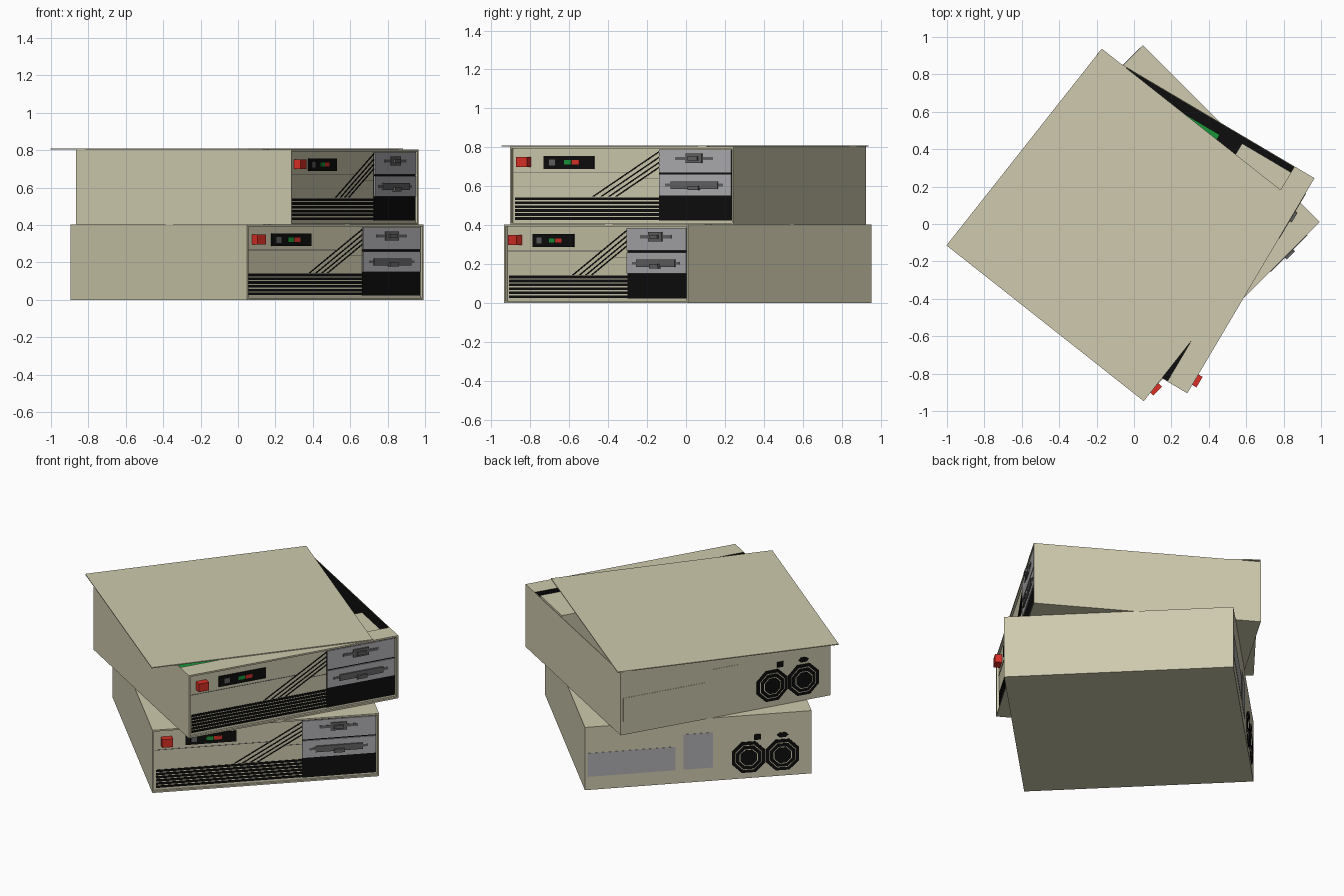
import bpy, bmesh
from math import radians, cos, sin, pi

if "Cube" in bpy.data.objects:
    bpy.data.objects.remove(bpy.data.objects["Cube"])

W, H, BEZEL = 1.336, 0.402, 0.12
S = W / 2
PANEL = -S + 0.014          # recessed front panel plane


def material(name, r, g, b):
    m = bpy.data.materials.new(name)
    m.diffuse_color = (r, g, b, 1)
    m.use_nodes = True
    m.node_tree.nodes["Principled BSDF"].inputs["Base Color"].default_value = m.diffuse_color
    return m


BEIGE = material("beige", 0.62, 0.59, 0.42)
BLACK = material("black", 0.004, 0.004, 0.004)
GREY = material("grey", 0.42, 0.42, 0.44)
DARK = material("dark_grey", 0.12, 0.12, 0.12)
RED = material("red", 0.7, 0.03, 0.02)
GREEN = material("green", 0.01, 0.3, 0.04)


def finish(bm, name, mats, place):
    bmesh.ops.recalc_face_normals(bm, faces=bm.faces)
    me = bpy.data.meshes.new(name)
    bm.to_mesh(me)
    bm.free()
    for m in mats:
        me.materials.append(m)
    ob = bpy.data.objects.new(name, me)
    bpy.context.collection.objects.link(ob)
    ob.location, ob.rotation_euler.z = place[0], radians(place[1])
    return ob


def extrude_profile(bm, pts, y0, y1):
    """Extrude an x-z outline between two depths."""
    f = bm.faces.new([bm.verts.new((x, y0, z)) for x, z in pts])
    r = bmesh.ops.extrude_face_region(bm, geom=[f])
    for v in r["geom"]:
        if isinstance(v, bmesh.types.BMVert):
            v.co.y = y1


def rect(x0, x1, z0, z1):
    return [(x0, z0), (x1, z0), (x1, z1), (x0, z1)]


def part(name, profiles, y0, y1, mat, place):
    bm = bmesh.new()
    for p in profiles:
        extrude_profile(bm, p, y0, y1)
    return finish(bm, name, [mat], place)


def tray(name, x, y, z, axis, sign, rim, depth, inner, place):
    """Box whose one face is inset by rim and sunk by depth."""
    bm = bmesh.new()
    extrude_profile(bm, rect(-x, x, *z), *y)
    bmesh.ops.recalc_face_normals(bm, faces=bm.faces)
    face = max(bm.faces, key=lambda f: f.normal[axis] * sign)
    bmesh.ops.inset_region(bm, faces=[face], thickness=rim)
    r = bmesh.ops.extrude_discrete_faces(bm, faces=[face])
    f = r["faces"][0]
    for v in f.verts:
        v.co[axis] -= sign * depth
    for g in [f] + [g for e in f.edges for g in e.link_faces]:
        g.material_index = 1
    return finish(bm, name, [BEIGE, inner], place)


def computer(tag, place, is_open):
    def front(name, boxes, out, mat):
        # boxes are (u0, u1, z0, z1), with u measured from the left edge of the face
        part(f"{tag}_{name}", [rect(a - S, b - S, c, d) for a, b, c, d in boxes],
             PANEL + 0.002, PANEL - out, mat, place)

    # case and front bezel
    y_case = (-S + BEZEL, S)
    if is_open:
        tray(f"{tag}_open_case", S, y_case, (0, H), 2, 1, 0.006, H - 0.008, BLACK, place)
        part(f"{tag}_circuit_board", [rect(-0.55, 0.61, 0.03, 0.045)], -0.114, 0.6, GREEN, place)
        part(f"{tag}_drive_cage", [rect(0.22, 0.631, 0.02, 0.375)], -0.548, -0.24, BEIGE, place)
    else:
        part(f"{tag}_case", [rect(-S, S, 0, H)], *y_case, BEIGE, place)
    tray(f"{tag}_bezel", S, (-S, -S + BEZEL), (0, H), 1, -1, 0.014, 0.014, BEIGE, place)

    # power switch and indicator display
    front("power_switch", [(0.052, 0.117, 0.297, 0.349)], 0.04, RED)
    front("display", [(0.197, 0.496, 0.287, 0.354)], 0.006, BLACK)
    front("display_button", [(0.23, 0.265, 0.305, 0.335)], 0.009, DARK)
    front("green_lamp", [(0.32, 0.362, 0.31, 0.332)], 0.009, GREEN)
    front("red_lamp", [(0.364, 0.41, 0.31, 0.332)], 0.009, RED)

    # vent slots and decorative grooves
    front("vent_slots", [(0.024, 0.885, 0.025 + i * 0.0202, 0.039 + i * 0.0202)
                         for i in range(6)], 0.003, BLACK)
    front("trim_lines", [(0.015, 0.69, 0.265, 0.268), (0.775, 0.885, 0.234, 0.237)], 0.002, DARK)
    diagonals = []
    for u in (0.481, 0.53, 0.576, 0.618):
        x, top = u - S, 0.144 + (0.885 - u) * 0.584
        diagonals.append([(x, 0.144), (x + 0.012, 0.144), (0.885 - S, top - 0.007), (0.885 - S, top)])
    part(f"{tag}_diagonal_grooves", diagonals, PANEL + 0.002, PANEL - 0.003, BLACK, place)

    # drive bays
    front("bay_backing", [(0.885, 1.32, 0.022, 0.386)], 0.003, BLACK)
    front("drive_faces", [(0.886, 1.318, 0.268, 0.386), (0.886, 1.318, 0.15, 0.259)], 0.009, GREY)
    front("drive_slots", [(0.986, 1.211, 0.332, 0.349), (0.926, 1.27, 0.197, 0.211)], 0.012, DARK)
    front("drive_latches", [(1.05, 1.146, 0.316, 0.365), (0.962, 1.241, 0.184, 0.222)], 0.017, DARK)
    front("latch_levers", [(1.07, 1.126, 0.33, 0.35), (1.07, 1.132, 0.178, 0.2)], 0.03, DARK)

    # rear plates
    def rear(f):                       # fraction across the back to local x
        return S - f * W
    part(f"{tag}_rear_plates", [rect(rear(0.4), rear(0.012), 0.085, 0.235),
                                rect(rear(0.565), rear(0.435), 0.085, 0.31)],
         S - 0.002, S + 0.002, BEIGE if is_open else GREY, place)

    # rear sockets and octagonal fans made of stacked rings
    def ngon(f, z, rx, rz, n, turn=0.0):
        return [(rear(f) + rx * cos(2 * pi * i / n + turn),
                 z + rz * sin(2 * pi * i / n + turn)) for i in range(n)]
    part(f"{tag}_rear_sockets", [ngon(0.872, 0.262, 0.034, 0.017, 6),
                                 rect(rear(0.776), rear(0.746), 0.243, 0.277)],
         S - 0.002, S + 0.005, BLACK, place)
    for i, (r, m) in enumerate([(0.106, BLACK), (0.085, BEIGE), (0.08, BLACK),
                                (0.058, BEIGE), (0.053, BLACK)]):
        part(f"{tag}_fan_ring_{i}", [ngon(f, 0.135, r, r, 8, pi / 8) for f in (0.722, 0.872)],
             S - 0.002, S + 0.004 + i * 0.0015, m, place)


computer("lower", ((0.048, 0.01, 0), 45), False)
computer("upper", ((0.05, 0.01, H), 59.4), True)

# loose lid lying askew on the open case
part("loose_lid", [rect(-0.67, 0.67, 0.8045, 0.81)], -0.672, 0.672, BEIGE, ((-0.06, -0.005, 0), 51.7))
